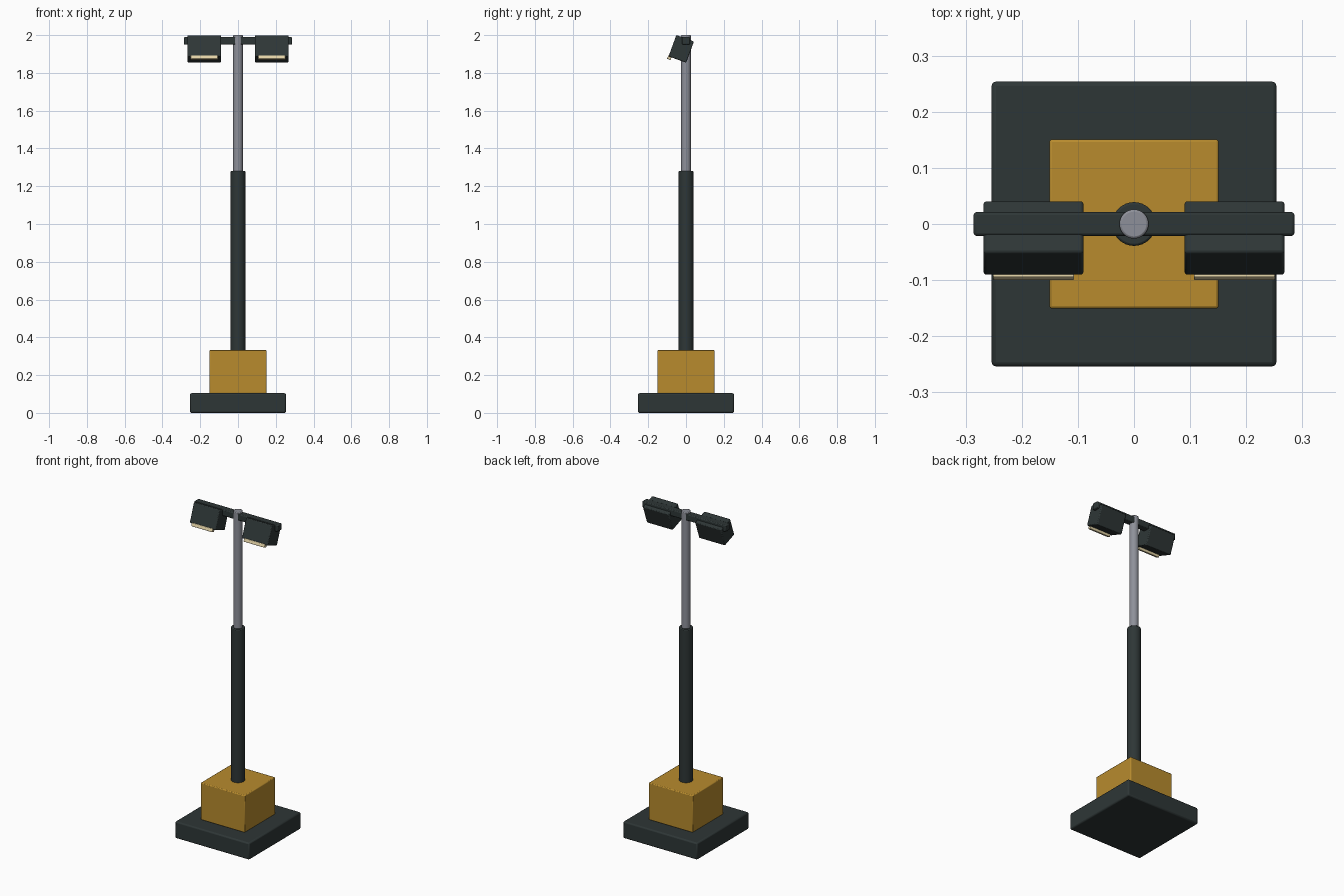
import bpy
from math import radians, sin, cos

cube = bpy.data.objects.get("Cube")
if cube:
    bpy.data.objects.remove(cube, do_unlink=True)


def material(name, rgb):
    m = bpy.data.materials.new(name)
    m.use_nodes = True
    m.diffuse_color = (*rgb, 1)
    m.node_tree.nodes["Principled BSDF"].inputs["Base Color"].default_value = (*rgb, 1)
    return m


DARK = material("dark charcoal", (0.027, 0.037, 0.037))
OCHRE = material("ochre", (0.48, 0.26, 0.027))
STEEL = material("steel grey", (0.27, 0.28, 0.32))
CREAM = material("warm cream", (0.78, 0.66, 0.39))


def finish(name, mat, bevel):
    ob = bpy.context.object
    ob.name = name
    ob.data.materials.append(mat)
    if bevel:
        mod = ob.modifiers.new("Bevel", 'BEVEL')
        mod.width = bevel
        mod.segments = 2
        mod.limit_method = 'ANGLE'
        mod.angle_limit = radians(40)
    bpy.ops.object.shade_smooth_by_angle(angle=radians(30))
    return ob


def box(name, size, loc, mat, bevel, tilt=0):
    bpy.ops.mesh.primitive_cube_add(size=1, location=loc, rotation=(tilt, 0, 0))
    bpy.context.object.scale = size
    bpy.ops.object.transform_apply(location=False, rotation=False, scale=True)
    return finish(name, mat, bevel)


def tube(name, radius, z0, z1, mat):
    bpy.ops.mesh.primitive_cylinder_add(vertices=32, radius=radius, depth=z1 - z0,
                                        location=(0, 0, (z0 + z1) / 2))
    return finish(name, mat, 0.004)


# Base, ballast block and telescopic mast
box("base_plate", (0.508, 0.508, 0.104), (0, 0, 0.052), DARK, 0.008)
box("ballast_block", (0.302, 0.302, 0.23), (0, 0, 0.217), OCHRE, 0.005)
tube("lower_mast", 0.039, 0.32, 1.28, DARK)
tube("upper_mast", 0.026, 1.26, 2.0, STEEL)

# Crossbar with a tilted floodlight on each side
box("crossbar", (0.572, 0.042, 0.04), (0, 0, 1.97), DARK, 0.005)
TILT = radians(-20)
HEAD_Y, HEAD_Z = -0.025, 1.927
for side, s in (("left", 1), ("right", -1)):
    box(side + "_floodlight", (0.178, 0.099, 0.12), (s * 0.179, HEAD_Y, HEAD_Z),
        DARK, 0.005, TILT)
    # Lens strip along the lower front edge
    dy, dz = -0.043, -0.065
    box(side + "_lens", (0.144, 0.02, 0.02),
        (s * 0.179, HEAD_Y + dy * cos(TILT) - dz * sin(TILT),
         HEAD_Z + dy * sin(TILT) + dz * cos(TILT)), CREAM, 0.002, TILT)
